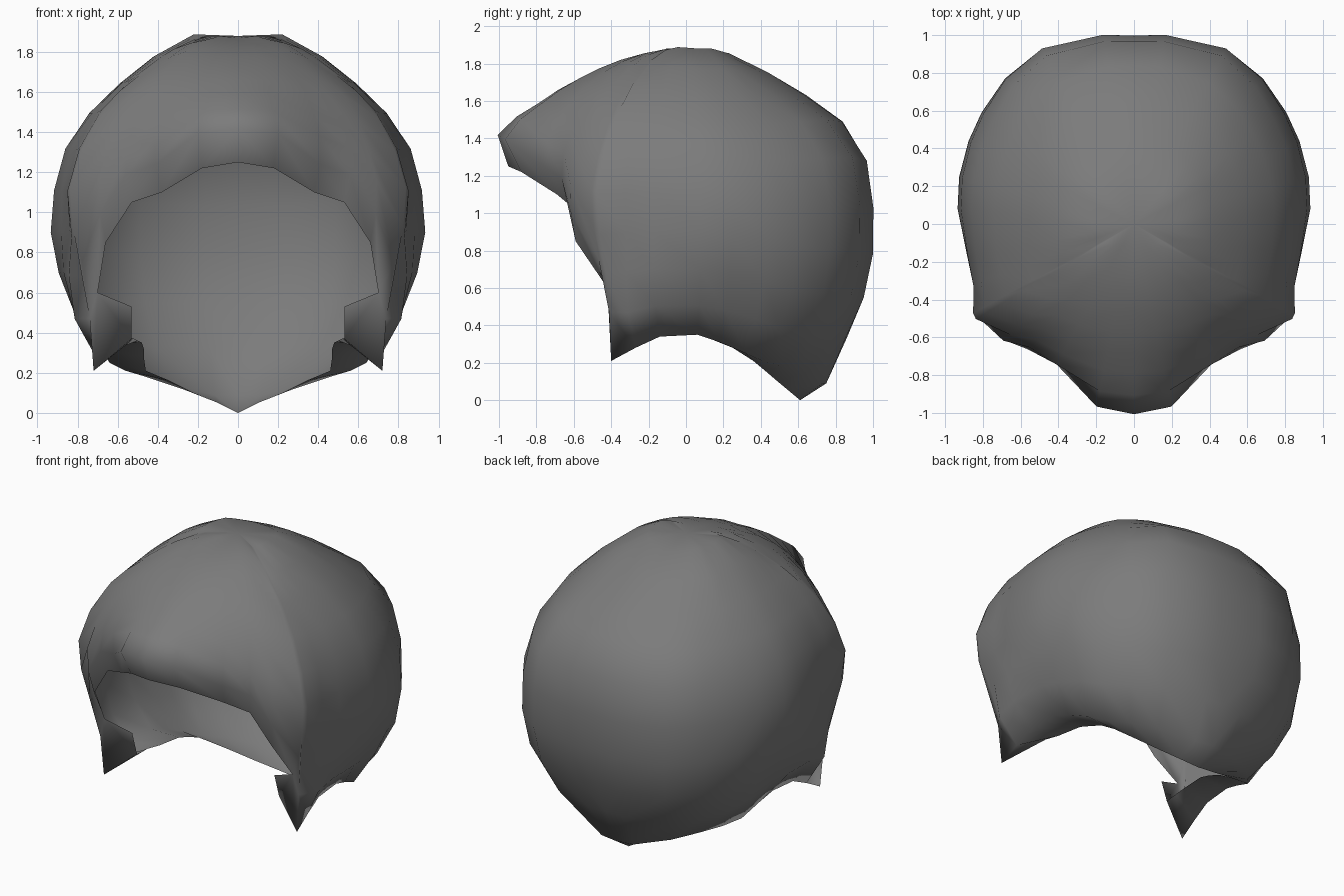
import bpy, bmesh
from math import sin, cos, atan2, hypot, radians, degrees
from mathutils import Vector

cube = bpy.data.objects.get("Cube")
if cube:
    bpy.data.objects.remove(cube, do_unlink=True)

CENTRE = Vector((0, 0, 0.9))
CROWN = 0.98
ROWS = 10

# Hair radius by direction: heading from the front (0) to the back (180), per elevation
ELEVATIONS = [90, 75, 58, 42, 28, 14, 0, -20, -40, -58]
RADII = {
    0:   [.98, .99, 1.04, 1.14, 1.0, 1, 1, 1, 1],
    16:  [.98, 1.0, 1.04, 1.11, .96, .95, .95, .95, .95],
    31:  [.99, .99, .98, .95, .82, .85, .87, .9, .9],
    48:  [1.0, .98, .99, .97, .96, .9, .87, .95, 1],
    60:  [1.0, .97, .99, 1.0, 1.01, .96, .88, 1.07, 1.05],
    70:  [1.01, .96, .96, .96, .93, .89, .95, 1.03, 1.0],
    80:  [1.02, .95, .95, .95, .92, .9, .91, .94, .9],
    104: [1.01, .95, .95, .97, .96, .96, .91, .9, .9],
    126: [1.01, .96, .96, 1.0, 1.0, 1.0, 1.01, .98, .95],
    149: [.99, .96, .98, 1.1, 1.07, 1.06, 1.06, 1.04, .98],
    180: [.98, .95, .99, 1.06, 1.01, 1.0, 1.01, 1.04, 1.08],
}

# Lower edge of one half, from the fringe past the sideburn to the nape
RIM = [(0, -.95, 1.25), (.18, -.88, 1.22), (.38, -.69, 1.1), (.53, -.63, 1.05),
       (.66, -.59, .85), (.7, -.42, .6), (.72, -.4, .21), (.71, -.27, .28),
       (.7, -.14, .34), (.69, .06, .35), (.67, .18, .31), (.64, .32, .25),
       (.56, .41, .21), (.46, .52, .18), (.33, .63, .14), (.12, .73, .09), (0, .75, .09)]
# Inward lip that starts at the sideburn
LIP_START = 5
LIP = [(.53, -.37, .53), (.53, -.32, .37), (.52, -.22, .37), (.5, -.12, .36),
       (.48, .06, .35), (.47, .15, .32), (.47, .25, .28), (.46, .36, .21),
       (.34, .42, .16), (.22, .49, .1), (.1, .55, .05), (0, .61, 0)]


def interpolate(keys, values, k):
    for k0, k1, v0, v1 in zip(keys, keys[1:], values, values[1:]):
        if min(k0, k1) <= k <= max(k0, k1):
            return v0 + (v1 - v0) * (k - k0) / (k1 - k0)
    return values[-1]


def radius(heading, elevation):
    rings = [interpolate(ELEVATIONS, [CROWN] + row, elevation) for row in RADII.values()]
    return interpolate(list(RADII), rings, heading)


def lock(rim_point):
    """Points of one strand line, from the crown down to the rim."""
    end = Vector(rim_point)
    d = end - CENTRE
    heading = degrees(atan2(d.x, -d.y))
    lowest = degrees(atan2(d.z, hypot(d.x, d.y)))
    points = []
    for j in range(ROWS):
        el = 90 + (lowest - 90) * j / ROWS
        a, e = radians(heading), radians(el)
        points.append(CENTRE + radius(heading, el) * Vector((sin(a) * cos(e), -cos(a) * cos(e), sin(e))))
    return points + [end]


def bridge(bm, left, right):
    """Quads between two rows of vertices, as far as the shorter one."""
    for j in range(min(len(left), len(right)) - 1):
        bm.faces.new((left[j], left[j + 1], right[j + 1], right[j]))


# Hair shell, one half
bm = bmesh.new()
columns = [[bm.verts.new(p) for p in lock(r)] for r in RIM]
for column, point in zip(columns[LIP_START:], LIP):
    column.append(bm.verts.new(point))
for left, right in zip(columns, columns[1:]):
    bridge(bm, left, right)
bmesh.ops.remove_doubles(bm, verts=bm.verts, dist=0.001)
for v in bm.verts:
    if abs(v.co.x) < 0.001:
        v.co.x = 0
for f in bm.faces:
    f.smooth = True
mesh = bpy.data.meshes.new("hair")
bm.to_mesh(mesh)
bm.free()
hair = bpy.data.objects.new("hair", mesh)
bpy.context.collection.objects.link(hair)

# Other half
mirror = hair.modifiers.new("mirror", 'MIRROR')
mirror.use_clip = True
mirror.merge_threshold = 0.002

# Colour
grey = bpy.data.materials.new("dark grey")
grey.use_nodes = True
grey.diffuse_color = (0.2, 0.2, 0.2, 1)
grey.node_tree.nodes["Principled BSDF"].inputs["Base Color"].default_value = (0.2, 0.2, 0.2, 1)
mesh.materials.append(grey)
